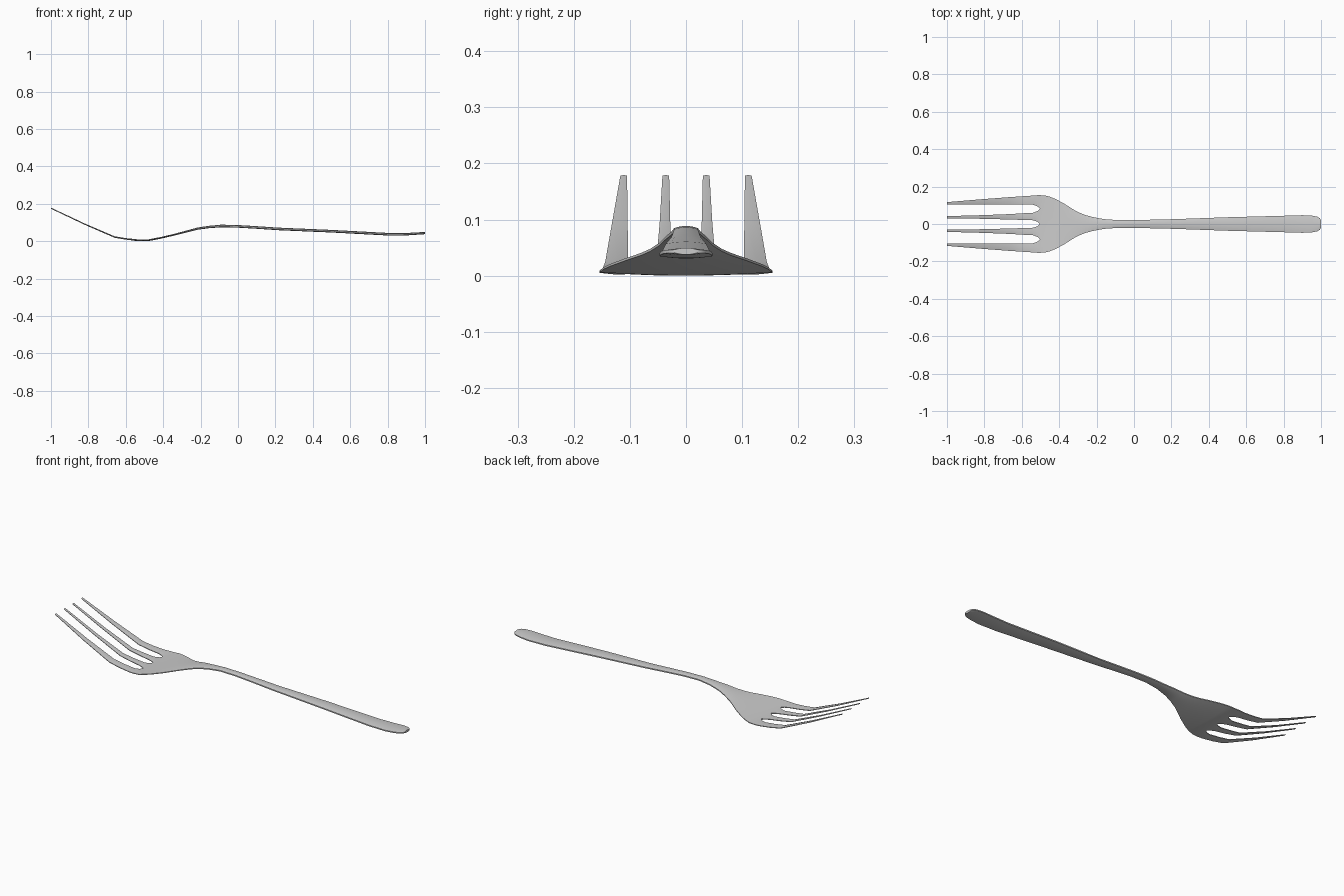
import bpy, bmesh

if "Cube" in bpy.data.objects:
    bpy.data.objects.remove(bpy.data.objects["Cube"])


def lerp_table(table, x):
    for (x0, v0), (x1, v1) in zip(table, table[1:]):
        if x <= x1:
            return v0 + (v1 - v0) * (x - x0) / (x1 - x0)
    return table[-1][1]


# Side profile: height of the centre line along the fork
SPINE = [(-1, .181), (-.82, .096), (-.66, .027), (-.6, .017), (-.53, .008), (-.48, .009),
         (-.42, .021), (-.35, .037), (-.28, .055), (-.22, .071), (-.16, .080),
         (-.09, .086), (0, .084), (.1, .078), (.22, .070), (.5, .058),
         (.8, .042), (.9, .042), (1, .048)]
# Half thickness at the middle of the section
THICK = [(-1, .003), (-.66, .004), (-.5, .004), (-.3, .005), (-.1, .007), (.8, .007), (1, .006)]
# Plan outline of bowl and handle: x, half width
BODY = [(-.503, .154), (-.48, .153), (-.45, .146), (-.42, .134), (-.37, .107), (-.33, .081),
        (-.30, .064), (-.26, .048), (-.22, .037), (-.16, .026), (-.09, .021), (0, .021), (.1, .023),
        (.22, .026), (.5, .036), (.8, .044), (.9, .047), (.95, .045), (.98, .039),
        (.993, .031), (1, .02)]
# Tine edges: x, inner tine edges, outer tine edges
TINES = [(-1, .030, .042, .105, .117), (-.82, .028, .047, .104, .132),
         (-.66, .024, .053, .103, .144), (-.6, .022, .057, .103, .148),
         (-.54, .020, .060, .103, .152), (-.515, .012, .070, .094, .154),
         (-.503, 0, .082, .082, .154)]

bm = bmesh.new()
cache = {}


def pair(x, y, crown):
    """Top and bottom vertices of the metal at one plan position."""
    key = (round(x, 4), round(y, 4))
    if key not in cache:
        z = lerp_table(SPINE, x)
        if -.6 < x < -.3:                      # shallow dish of the bowl
            z += .15 * y * y * min(1, (x + .6) / .1, (-.3 - x) / .1)
        t = lerp_table(THICK, x) * (.45 + .55 * crown)
        cache[key] = (bm.verts.new((x, y, z + t)), bm.verts.new((x, y, z - t)))
    return cache[key]


quads = []


def sheet(rows):
    for r0, r1 in zip(rows, rows[1:]):
        for i in range(len(r0) - 1):
            quads.append((r0[i], r1[i], r1[i + 1], r0[i + 1]))


# Bowl and handle
root = [.041 / .154, .082 / .154, .118 / .154, 1]
fractions = [-f for f in reversed(root)] + [0] + root
sheet([[pair(x, w * f, 1 - f * f) for f in fractions] for x, w in BODY])

# Four tines, mirrored in pairs
for side in (1, -1):
    for k in (1, 3):
        rows = []
        for row in TINES:
            a, b = row[k], row[k + 1]
            cols = [(a, 0), ((a + b) / 2, 1), (b, 0)]
            rows.append([pair(row[0], side * y, c) for y, c in cols][::side])
        sheet(rows)

# Skin both faces and close the rim
edges = {}
for q in quads:
    bm.faces.new([p[0] for p in q])
    bm.faces.new([p[1] for p in reversed(q)])
    for a, b in zip(q, q[1:] + q[:1]):
        edges.setdefault(frozenset((a, b)), []).append((a, b))
for uses in edges.values():
    if len(uses) == 1:
        a, b = uses[0]
        bm.faces.new((b[0], a[0], a[1], b[1]))
bmesh.ops.remove_doubles(bm, verts=bm.verts, dist=1e-5)
bmesh.ops.recalc_face_normals(bm, faces=bm.faces)

# Rest on the ground
low = min(v.co.z for v in bm.verts)
bmesh.ops.translate(bm, verts=bm.verts, vec=(0, 0, -low))

mesh = bpy.data.meshes.new("fork")
bm.to_mesh(mesh)
bm.free()
fork = bpy.data.objects.new("fork", mesh)
bpy.context.collection.objects.link(fork)
bpy.context.view_layer.objects.active = fork
fork.select_set(True)
bpy.ops.object.shade_smooth_by_angle(angle=.8)
